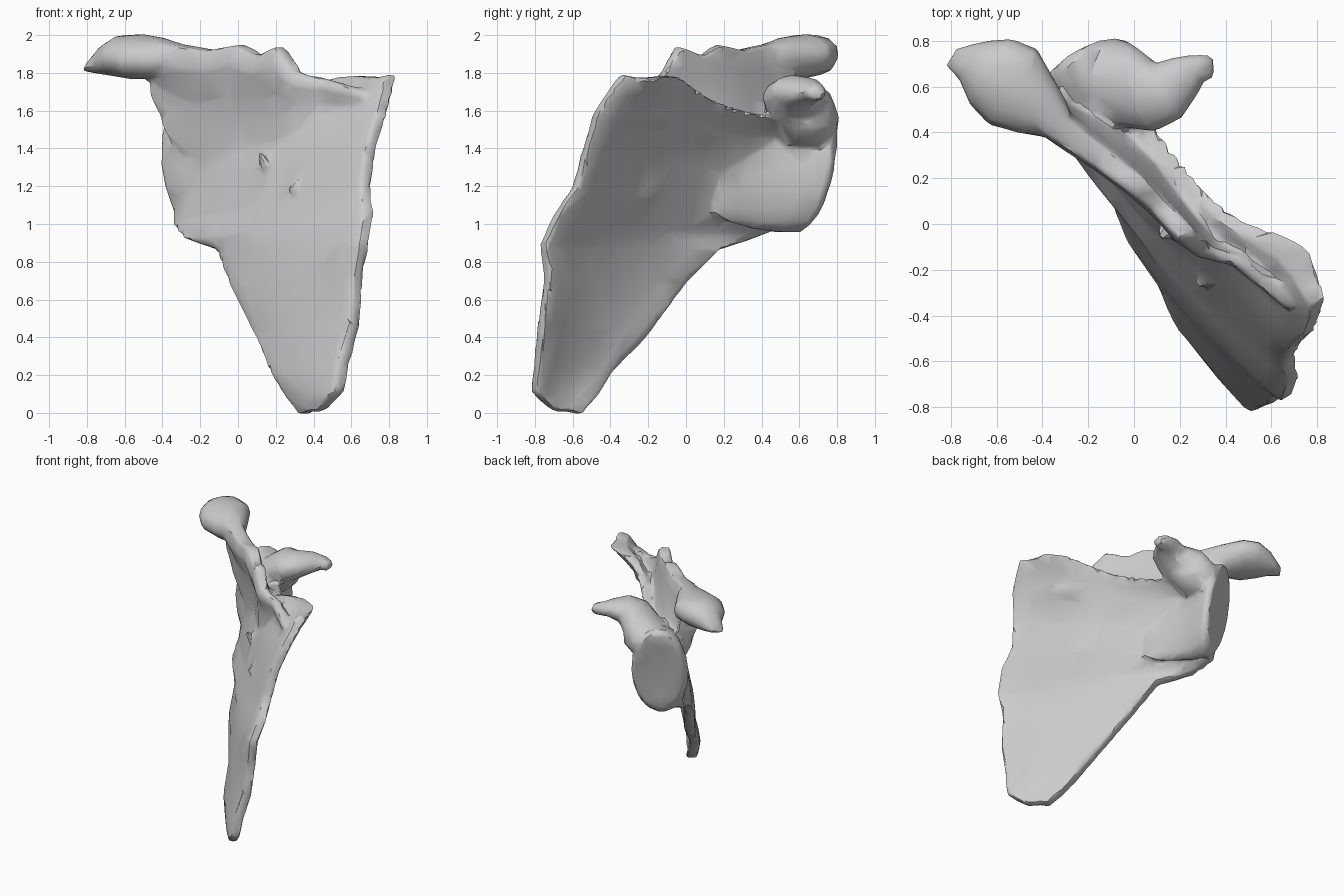
import bpy, bmesh, math, random
from mathutils import Vector as V

if "Cube" in bpy.data.objects:
    bpy.data.objects.remove(bpy.data.objects["Cube"])

random.seed(4)
N = V((0.855, 0.52, 0))          # direction the hollow side of the blade faces
OUT = V((-0.52, 0.855, 0))       # direction the socket faces
UP = V((0, 0, 1))


def skin(name, rings):
    """Closed surface through a list of equal-length rings."""
    bm = bmesh.new()
    loops = [[bm.verts.new(p) for p in r] for r in rings]
    k = len(loops[0])
    for a, b in zip(loops, loops[1:]):
        for i in range(k):
            j = (i + 1) % k
            bm.faces.new((a[i], a[j], b[j], b[i]))
    for loop in (loops[0], loops[-1]):
        bm.faces.new(loop)
    bmesh.ops.triangulate(bm, faces=bm.faces[:])
    bmesh.ops.recalc_face_normals(bm, faces=bm.faces[:])
    me = bpy.data.meshes.new(name)
    bm.to_mesh(me)
    bm.free()
    ob = bpy.data.objects.new(name, me)
    bpy.context.collection.objects.link(ob)
    return ob


def loft(name, sections, k=14):
    """Elliptical tube: each section is centre, half axis a, half axis b."""
    return skin(name, [[V(c) + V(a) * math.cos(2 * math.pi * i / k) + V(b) * math.sin(2 * math.pi * i / k)
                        for i in range(k)] for c, a, b in sections])


# Blade: outer edge point, inner edge point, flare near the upper corner
rows = [
    ((.36, -.58, .00), (.45, -.70, .01), 0),
    ((.28, -.49, .10), (.53, -.80, .09), 0),
    ((.20, -.40, .22), (.57, -.80, .25), 0),
    ((.13, -.23, .42), (.61, -.76, .47), 0),
    ((-.03, .00, .68), (.645, -.745, .70), 0),
    ((-.09, .17, .87), (.66, -.75, .88), 0),
    ((-.25, .34, .91), (.69, -.68, 1.05), 0),
    ((-.31, .52, 1.00), (.69, -.60, 1.20), 0),
    ((-.31, .58, 1.22), (.71, -.54, 1.40), .01),
    ((-.20, .58, 1.43), (.75, -.47, 1.57), .04),
    ((-.10, .54, 1.50), (.78, -.42, 1.68), .10),
    ((.00, .50, 1.55), (.80, -.36, 1.78), .15),
]
COLS = 14
rings = []
for lat, med, flare in rows:
    lat, med = V(lat), V(med)
    width = (med - lat).length
    front, back = [], []
    for i in range(COLS + 1):
        u = i / COLS
        hump = math.exp(-((u - .78) / .17) ** 2)
        sag = -.045 * min(1, width) * math.sin(math.pi * u)
        half = .032 + .02 * math.exp(-u * 8) + .014 * math.exp(-(1 - u) * 10) + .24 * flare * hump
        if i in (0, COLS):
            half *= .75
        c = lat.lerp(med, u) + N * (sag + flare * hump * .72)
        c += UP * flare * .5 * math.exp(-((u - .66) / .2) ** 2)
        if i in (0, COLS):
            c += V((0, 0, random.uniform(-.02, .02))) + (med - lat).normalized() * random.uniform(-.02, .02)
        front.append(c + N * half)
        back.append(c - N * half)
    rings.append(front + back[::-1])
parts = [skin("blade", rings)]

# Ridge plate standing up behind the blade: crest point, root point, half thickness
ridge = [
    ((.70, -.36, 1.70), (.69, -.35, 1.54), .02),
    ((.47, -.16, 1.77), (.46, -.14, 1.52), .025),
    ((.32, -.12, 1.80), (.33, -.09, 1.48), .03),
    ((.23, -.04, 1.94), (.23, -.01, 1.42), .035),
    ((.12, .08, 1.89), (.13, .11, 1.42), .035),
    ((.02, .17, 1.95), (.02, .24, 1.42), .040),
    ((-.12, .28, 1.92), (-.09, .34, 1.38), .045),
    ((-.25, .37, 1.94), (-.21, .45, 1.36), .050),
    ((-.36, .46, 1.96), (-.32, .52, 1.44), .055),
    ((-.46, .53, 1.97), (-.40, .55, 1.66), .080),
]
rings = []
for n, (crest, root, t) in enumerate(ridge):
    c, r = V(crest), V(root)
    m, mid, low = c.lerp(r, .2), c.lerp(r, .5), c.lerp(r, .72)
    fill = .06 if 0 < n < 8 else .0       # hollow between ridge and blade
    rings.append([c + N * t, m + N * t * 1.1, mid + N * (t + fill * .5), low + N * (t + fill), r + N * t,
                  r - N * t, low - N * t * .9, mid - N * t * .9, m - N * t * 2, c - N * t * 1.3])
parts.append(skin("ridge", rings))

# Flattened overhanging end of the ridge
W = V((.55, .83, .08))
parts.append(loft("ridge_end", [
    ((-.32, .44, 1.89), W * .08, UP * .07),
    ((-.42, .51, 1.88), W * .14, UP * .11),
    ((-.53, .60, 1.885), W * .20, UP * .12),
    ((-.63, .67, 1.89), W * .17, UP * .11),
    ((-.71, .715, 1.87), W * .10, UP * .08),
    ((-.80, .73, 1.825), W * .05, UP * .02),
]))

# Neck and shallow socket
tall = V((-.03, .06, .37))
parts.append(loft("socket", [
    ((.016, .185, 1.25), N * .02, tall * .55),
    ((-.05, .28, 1.26), N * .042, tall * .70),
    ((-.12, .42, 1.28), N * .085, tall * .85),
    ((-.185, .545, 1.31), N * .15, tall * .97),
    ((-.225, .655, 1.32), N * .215, tall),
    ((-.24, .70, 1.33), N * .185, tall * .9),
    ((-.232, .69, 1.33), N * .10, tall * .6),
], 18))

# Hooked beak in front of the socket
parts.append(loft("beak", [
    ((-.14, .62, 1.42), V((.13, .06, 0)), V((-.06, .11, 0))),
    ((-.08, .62, 1.56), V((.16, .05, -.05)), V((-.06, .19, 0))),
    ((.04, .59, 1.66), V((.05, .02, -.11)), V((-.05, .19, 0))),
    ((.15, .58, 1.70), V((.03, .02, -.09)), V((-.06, .12, 0))),
    ((.23, .65, 1.71), V((.02, 0, -.065)), V((-.05, .08, 0))),
    ((.29, .685, 1.70), V((0, 0, -.05)), V((-.01, .06, 0))),
    ((.35, .68, 1.69), V((0, 0, -.035)), V((0, .055, 0))),
]))

# Small broken spurs on the back of the blade
for p, q in (((.16, -.01, 1.26), (.11, -.06, 1.38)), ((.34, -.19, 1.21), (.28, -.27, 1.19))):
    p, q = V(p), V(q)
    parts.append(loft("spur", [(p, UP * .06, OUT * .06), (q, UP * .025, OUT * .025)], 6))

# Fuse the parts into one rough, faceted bone
bpy.ops.object.select_all(action='DESELECT')
for ob in parts:
    ob.select_set(True)
bone = parts[0]
bpy.context.view_layer.objects.active = bone
bpy.ops.object.join()
bone.name = "shoulder_bone"
m = bone.modifiers.new("fuse", 'REMESH')
m.mode, m.voxel_size = 'VOXEL', .016
m = bone.modifiers.new("soften", 'SMOOTH')
m.factor, m.iterations = .5, 8
m = bone.modifiers.new("facet", 'DECIMATE')
m.ratio = .035
for name in ("fuse", "soften", "facet"):
    bpy.ops.object.modifier_apply(modifier=name)

mat = bpy.data.materials.new("bone_grey")
mat.diffuse_color = (.6, .6, .6, 1)
mat.use_nodes = True
mat.node_tree.nodes["Principled BSDF"].inputs["Base Color"].default_value = mat.diffuse_color
bone.data.materials.clear()
bone.data.materials.append(mat)
for f in bone.data.polygons:
    f.material_index = 0
bpy.ops.object.shade_smooth_by_angle(angle=math.radians(35))
